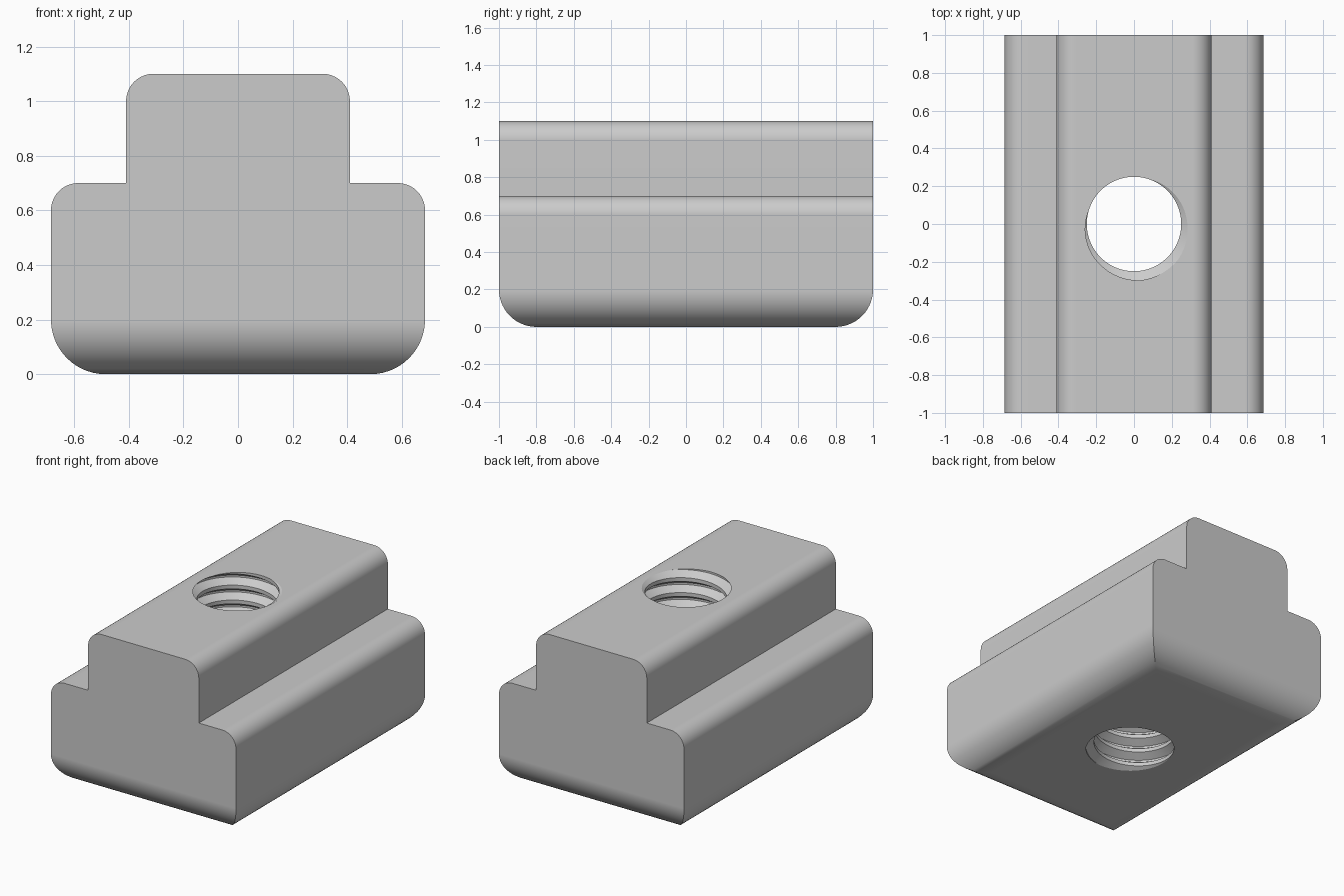
import bpy, bmesh
from math import cos, sin, pi, radians

if "Cube" in bpy.data.objects:
    bpy.data.objects.remove(bpy.data.objects["Cube"])

HALF_BASE, HALF_NECK, HALF_LEN = 0.685, 0.41, 1.0
SHOULDER, TOP = 0.7, 1.1
PITCH, MINOR, MAJOR = 0.1, 0.25, 0.3

steel = bpy.data.materials.new("steel_grey")
steel.use_nodes = True
steel.diffuse_color = (0.6, 0.6, 0.6, 1)
steel.node_tree.nodes["Principled BSDF"].inputs["Base Color"].default_value = (0.6, 0.6, 0.6, 1)


def make_object(name, bm):
    bmesh.ops.recalc_face_normals(bm, faces=bm.faces[:])
    mesh = bpy.data.meshes.new(name)
    bm.to_mesh(mesh)
    bm.free()
    mesh.materials.append(steel)
    obj = bpy.data.objects.new(name, mesh)
    bpy.context.collection.objects.link(obj)
    return obj


def round_edges(bm, rule, radius, segments):
    edges = [e for e in bm.edges if rule(e.verts[0].co, e.verts[1].co)]
    bmesh.ops.bevel(bm, geom=edges, offset=radius, segments=segments,
                    profile=0.5, affect='EDGES')


# Body: T section extruded along y, then rounded
half = [(HALF_BASE, 0), (HALF_BASE, SHOULDER), (HALF_NECK, SHOULDER), (HALF_NECK, TOP)]
outline = half + [(-x, z) for x, z in reversed(half)]
bm = bmesh.new()
end = bm.faces.new([bm.verts.new((x, -HALF_LEN, z)) for x, z in outline])
ext = bmesh.ops.extrude_face_region(bm, geom=[end])
bmesh.ops.translate(bm, vec=(0, 2 * HALF_LEN, 0),
                    verts=[v for v in ext["geom"] if isinstance(v, bmesh.types.BMVert)])
bmesh.ops.recalc_face_normals(bm, faces=bm.faces[:])


def upper_corner(a, b):
    along = abs(a.y - b.y) > 1 and abs(a.z - b.z) < 0.01
    outer = (abs(a.x) > HALF_BASE - 0.01 and abs(a.z - SHOULDER) < 0.01) or a.z > TOP - 0.01
    return along and outer


round_edges(bm, upper_corner, 0.1, 10)
round_edges(bm, lambda a, b: max(a.z, b.z) < 0.01, 0.2, 14)
body = make_object("slot_nut_body", bm)

# Thread cutter: sheared grid following a right-hand helix, closed by two cones
SEGS, TURNS = 64, 15
section = [(-1 / 16, MAJOR), (1 / 16, MAJOR), (3 / 8, MINOR), (5 / 8, MINOR)]
phase = radians(-60)
bm = bmesh.new()
columns = []
for i in range(SEGS):
    a = 2 * pi * i / SEGS
    columns.append([bm.verts.new((r * cos(a + phase), r * sin(a + phase),
                                  TOP + (k + t + i / SEGS) * PITCH + 0.0003))
                    for k in range(-TURNS + 2, 2) for t, r in section])
rows = len(columns[0])
step = len(section)
for i in range(SEGS):
    shift = step if i == SEGS - 1 else 0
    here, there = columns[i], columns[(i + 1) % SEGS]
    for j in range(rows - 1 - shift):
        bm.faces.new((here[j], there[j + shift], there[j + 1 + shift], here[j + 1]))
rim = [e for e in bm.edges if e.is_boundary]
tips = {True: bm.verts.new((0, 0, TOP + 0.6)), False: bm.verts.new((0, 0, -0.6))}
for e in rim:
    bm.faces.new((e.verts[0], e.verts[1], tips[e.verts[0].co.z > TOP / 2]))
cutter = make_object("thread_cutter", bm)
cutter.hide_render = True

# Cut the threaded hole
bpy.ops.object.select_all(action='DESELECT')
body.select_set(True)
bpy.context.view_layer.objects.active = body
cut = body.modifiers.new("threaded_hole", 'BOOLEAN')
cut.operation = 'DIFFERENCE'
cut.solver = 'EXACT'
cut.object = cutter
bpy.ops.object.modifier_apply(modifier=cut.name)
bpy.data.objects.remove(cutter)

# Smooth rounds with crisp edges and true flats
bpy.ops.object.shade_smooth_by_angle(angle=radians(30))
flats = body.modifiers.new("flat_faces", 'WEIGHTED_NORMAL')
flats.keep_sharp = True
